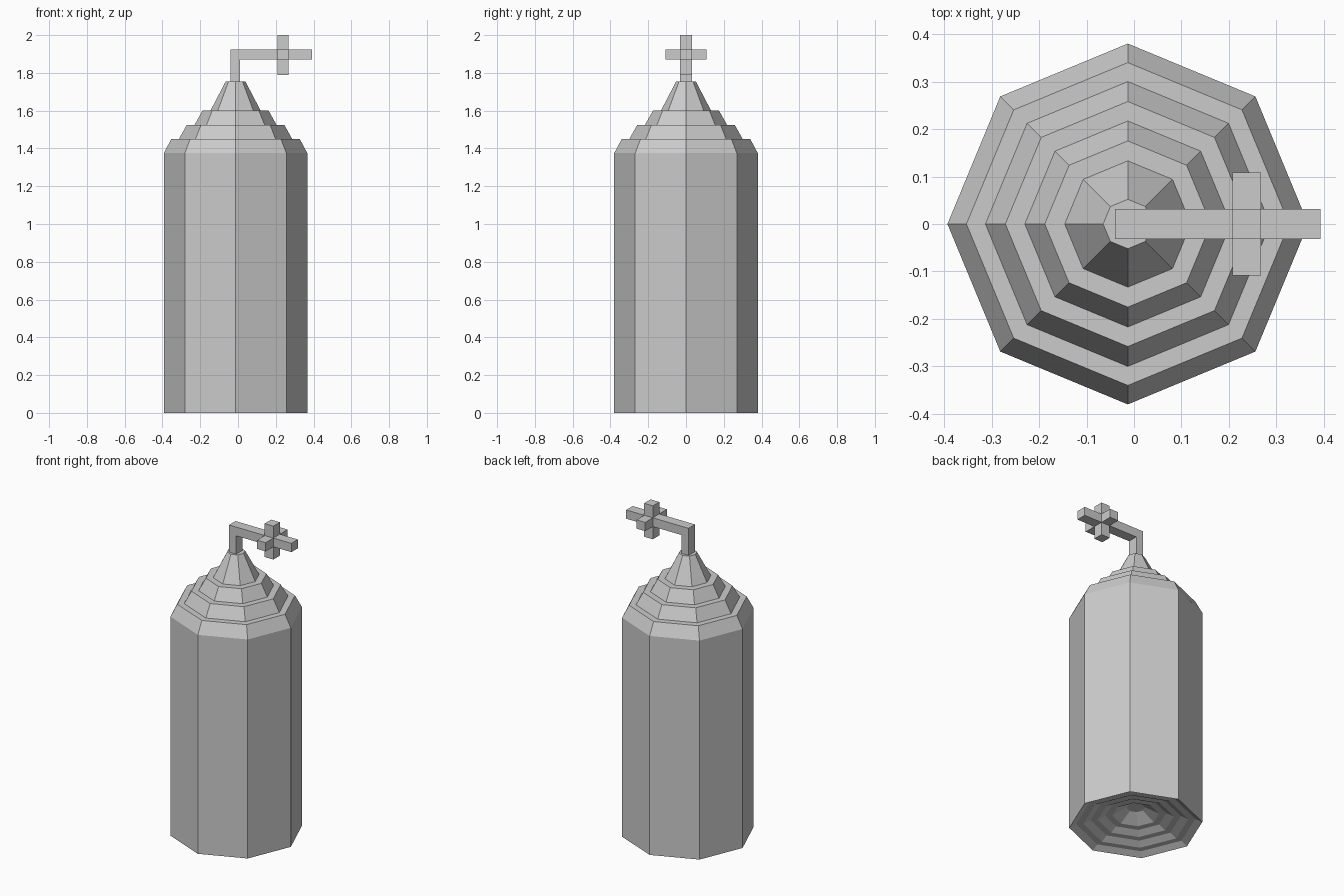
import bpy, bmesh, math

default = bpy.data.objects.get("Cube")
if default:
    bpy.data.objects.remove(default, do_unlink=True)

# One plain grey for everything
grey = bpy.data.materials.new("plain_grey")
grey.use_nodes = True
colour = (0.6, 0.6, 0.6, 1)
grey.diffuse_color = colour
grey.node_tree.nodes["Principled BSDF"].inputs["Base Color"].default_value = colour

AXIS_X = -0.013
SIDES = 8


def finish(name, bm):
    bmesh.ops.recalc_face_normals(bm, faces=bm.faces)
    mesh = bpy.data.meshes.new(name)
    bm.to_mesh(mesh)
    bm.free()
    mesh.materials.append(grey)
    obj = bpy.data.objects.new(name, mesh)
    bpy.context.collection.objects.link(obj)
    return obj


def lathe(name, profile):
    """Faceted solid from (radius, height) pairs, capped at both ends."""
    bm = bmesh.new()
    rings = []
    for r, z in profile:
        angles = [math.tau * i / SIDES for i in range(SIDES)]
        rings.append([bm.verts.new((AXIS_X + r * math.cos(a), r * math.sin(a), z))
                      for a in angles])
    for low, high in zip(rings, rings[1:]):
        for i in range(SIDES):
            j = (i + 1) % SIDES
            bm.faces.new((low[i], low[j], high[j], high[i]))
    bm.faces.new(rings[0])
    bm.faces.new(rings[-1])
    return finish(name, bm)


def box(name, x, y, z):
    bm = bmesh.new()
    bmesh.ops.create_cube(bm, size=1)
    for v in bm.verts:
        v.co = [lo + (c + 0.5) * (hi - lo) for c, (lo, hi) in zip(v.co, (x, y, z))]
    return finish(name, bm)


# Stepped shoulder: radius and rise above the straight wall
steps = [(0.38, 0), (0.34, 0.075), (0.30, 0.075), (0.258, 0.15),
         (0.217, 0.15), (0.175, 0.225), (0.133, 0.225), (0.052, 0.38)]
WALL_TOP = 1.375

# Tank body: shallow stepped recess underneath, wall, stepped shoulder
recess = [(r, 0.3 * h) for r, h in reversed(steps)]
shoulder = [(r, WALL_TOP + h) for r, h in steps]
lathe("tank_body", recess + shoulder)

# Outlet pipe with a right-angle bend
HALF = 0.032
BAR_Z = (1.87, 1.925)
box("pipe_stem", (-0.04, 0.01), (-HALF, HALF), (1.75, BAR_Z[0]))
box("pipe_arm", (-0.04, 0.393), (-HALF, HALF), BAR_Z)

# Cross-shaped valve handle: four spokes around the arm
HANDLE_X = (0.208, 0.268)
for side, s in (("left", 1), ("right", -1)):
    # the front faces -y, so these spokes sit fore and aft
    label = "back" if s > 0 else "front"
    box("handle_spoke_" + label, HANDLE_X, sorted((s * HALF, s * 0.108)), BAR_Z)
box("handle_spoke_top", HANDLE_X, (-HALF, HALF), (BAR_Z[1], 2.0))
box("handle_spoke_bottom", HANDLE_X, (-HALF, HALF), (1.79, BAR_Z[0]))
